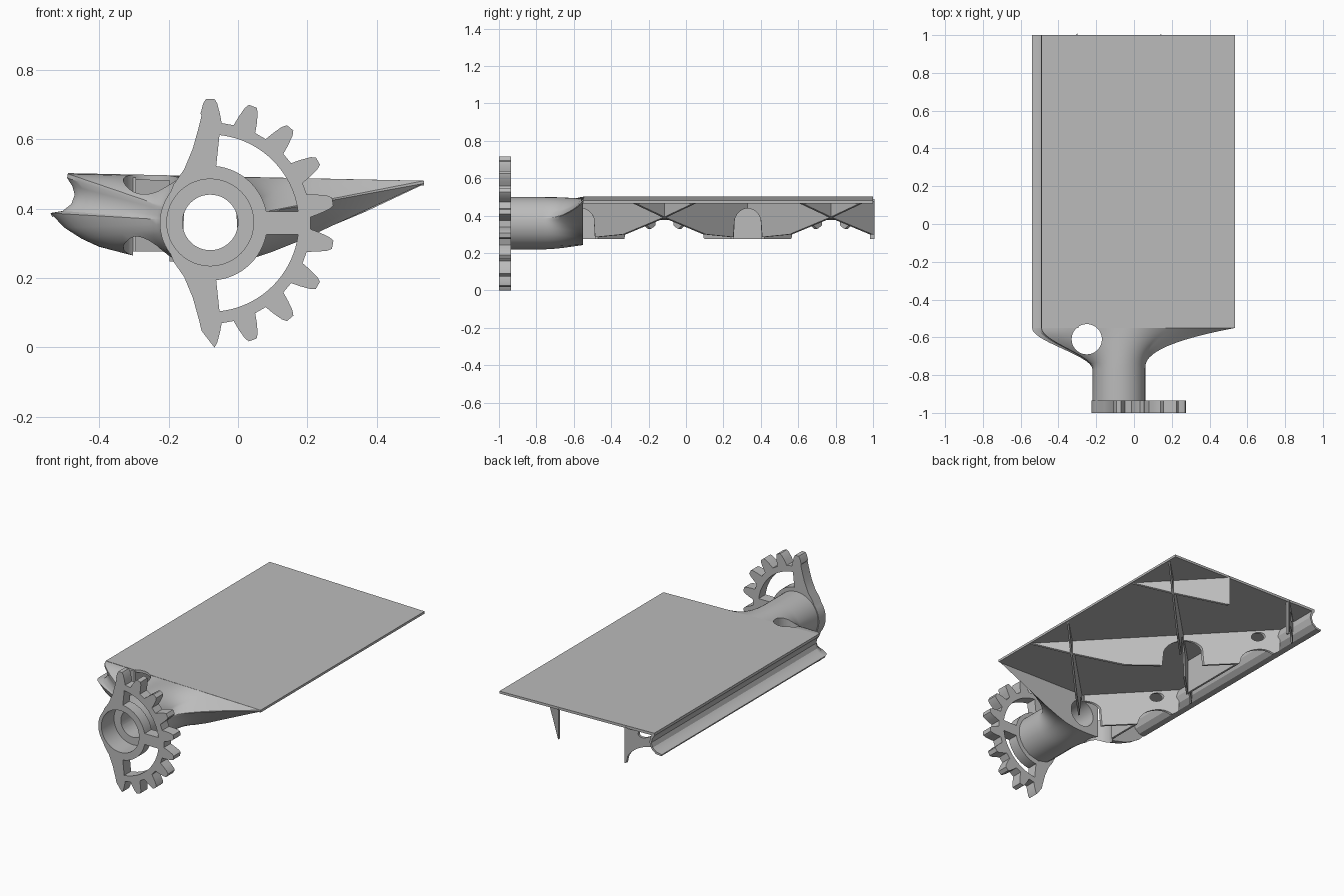
import bpy, bmesh, math
from mathutils import Matrix, Vector

if "Cube" in bpy.data.objects:
    bpy.data.objects.remove(bpy.data.objects["Cube"])

grey = bpy.data.materials.new("plain_grey")
grey.use_nodes = True
COLOR = (0.5, 0.5, 0.5, 1)
grey.diffuse_color = COLOR
grey.node_tree.nodes["Principled BSDF"].inputs["Base Color"].default_value = COLOR

AX, AZ = -0.08, 0.36          # shaft axis
BACK, JOIN, NECK, FRONT = 1.0, -0.55, -0.77, -1.0


def add_mesh(name, bm):
    bmesh.ops.remove_doubles(bm, verts=bm.verts, dist=1e-5)
    bmesh.ops.recalc_face_normals(bm, faces=bm.faces)
    me = bpy.data.meshes.new(name)
    bm.to_mesh(me)
    bm.free()
    me.materials.append(grey)
    ob = bpy.data.objects.new(name, me)
    bpy.context.collection.objects.link(ob)
    return ob


def prism(name, outlines, y0, y1, shear=0):
    """Extrude x-z outlines (later ones are holes) along y, sheared by x."""
    cu = bpy.data.curves.new(name, 'CURVE')
    cu.dimensions, cu.fill_mode, cu.extrude = '2D', 'BOTH', (y1 - y0) / 2
    for pts in outlines:
        sp = cu.splines.new('POLY')
        sp.points.add(len(pts) - 1)
        for p, (x, z) in zip(sp.points, pts):
            p.co = (x, z, 0, 1)
        sp.use_cyclic_u = True
    tmp = bpy.data.objects.new(name + "_curve", cu)
    bpy.context.collection.objects.link(tmp)
    bpy.context.view_layer.update()
    me = bpy.data.meshes.new_from_object(tmp.evaluated_get(bpy.context.evaluated_depsgraph_get()))
    bpy.data.objects.remove(tmp)
    bpy.data.curves.remove(cu)
    bm = bmesh.new()
    bm.from_mesh(me)
    bpy.data.meshes.remove(me)
    bm.transform(Matrix(((1, 0, 0, 0), (shear, 0, 1, (y0 + y1) / 2), (0, 1, 0, 0), (0, 0, 0, 1))))
    for f in bm.faces:
        f.material_index = 0
    return add_mesh(name, bm)


def arc(cx, cz, r, a0, a1, n):
    angs = [math.radians(a0 + (a1 - a0) * i / n) for i in range(n + 1)]
    return [(cx + r * math.cos(a), cz + r * math.sin(a)) for a in angs]


def circle(cx, cz, r, n=48):
    return arc(cx, cz, r, 0, 360, n)[:-1]


def lerp_table(table, x):
    for (xa, za), (xb, zb) in zip(table, table[1:]):
        if x <= xb:
            return za + (zb - za) * (x - xa) / (xb - xa)
    return table[-1][1]


def top_z(x):
    return 0.5 - 0.02 * (x + 0.49) / 1.025


# Top skin
prism("top_skin", [[(-0.49, 0.502), (0.535, 0.48), (0.535, 0.466), (-0.485, 0.486)]], JOIN, BACK)

# Concave leading edge channel
groove = [(-0.49, 0.5), (-0.492, 0.488), (-0.477, 0.465), (-0.47, 0.44),
          (-0.48, 0.413), (-0.505, 0.393), (-0.54, 0.387)]
inner = [(-0.535, 0.376), (-0.5, 0.381), (-0.472, 0.403), (-0.458, 0.44),
         (-0.464, 0.47), (-0.475, 0.495)]
prism("leading_edge_channel", [groove + inner], JOIN, BACK)

# Diagonal ribs with shaft arch, scallop and small hole
BELLY = [(-0.5, 0.385), (-0.46, 0.34), (-0.4, 0.3), (-0.3, 0.276), (-0.16, 0.276),
         (0, 0.285), (0.15, 0.3), (0.365, 0.39), (0.535, 0.47)]


def rib_bottom(x):
    z = lerp_table(BELLY, x)
    for cx, cz, r in ((AX, AZ, 0.08), (-0.38, 0.29, 0.073)):
        if abs(x - cx) < r:
            z = max(z, cz + math.sqrt(r * r - (x - cx) ** 2))
    return z


def rib(name, c, side):
    ends = sorted(((JOIN - c) * side, (BACK - c) * side))
    lo, hi = max(-0.468, ends[0]), min(0.525, ends[1])
    n = int((hi - lo) / 0.006) + 1
    xs = [lo + (hi - lo) * i / n for i in range(n + 1)]
    outline = [(x, rib_bottom(x)) for x in xs]
    outline += [(hi, top_z(hi) - 0.008), (lo, top_z(lo) - 0.008)]
    holes = [circle(-0.38, 0.445, 0.028, 20)] if lo < -0.42 and hi > -0.34 else []
    prism(name, [outline] + holes, c - 0.008, c + 0.008, side)


for i, c in enumerate((1.3, 0.41, -0.48)):
    rib(f"forward_rib_{i + 1}", c, 1)
for i, c in enumerate((1.14, 0.25, -0.64)):
    rib(f"backward_rib_{i + 1}", c, -1)

# Short webs joining the ribs behind the leading edge
for i, (a, b) in enumerate(((JOIN, -0.34), (0.11, 0.55), (0.985, BACK))):
    prism(f"spar_web_{i + 1}", [[(-0.306, 0.276), (-0.294, 0.276), (-0.294, 0.49), (-0.306, 0.49)]], a, b)

# Root fairing: wing section blending into a round neck
under = [(-0.5, 0.345), (-0.45, 0.313), (-0.4, 0.29), (-0.3, 0.264), (-0.2, 0.248), (-0.14, 0.244),
         (-0.08, 0.243), (-0.02, 0.246), (0.04, 0.256), (0.1, 0.276), (0.18, 0.308),
         (0.27, 0.35), (0.4, 0.41), (0.535, 0.472)]
upper = [(0.535 - 1.025 * i / 40, top_z(0.535 - 1.025 * i / 40)) for i in range(40)]
section = groove + under + upper
bm = bmesh.new()
rings = []
for s in [i / 14 for i in range(15)] + [None]:
    ring = []
    for x, z in section:
        a = math.atan2(z - AZ, x - AX)
        cx, cz = AX + 0.14 * math.cos(a), AZ + 0.14 * math.sin(a)
        t = 1 if s is None else s
        f = min(1, max(0, (x + 0.4) / 0.6))
        w = (1 - f) * (1 - 3 * t * t + 2 * t ** 3) + f * (1 - t) ** 2.4
        y = -0.95 if s is None else JOIN + (NECK - JOIN) * s
        ring.append(bm.verts.new((cx + (x - cx) * w, y, cz + (z - cz) * w)))
    rings.append(ring)
for r0, r1 in zip(rings, rings[1:]):
    for i in range(len(section)):
        j = (i + 1) % len(section)
        bm.faces.new((r0[i], r0[j], r1[j], r1[i]))
bm.faces.new(rings[0])
bm.faces.new(rings[-1][::-1])
fairing = add_mesh("root_fairing", bm)


# Bores and the round opening
def cut(ob, cutter):
    cutter.hide_render = True
    mod = ob.modifiers.new("cut", 'BOOLEAN')
    mod.operation, mod.solver, mod.object = 'DIFFERENCE', 'EXACT', cutter
    bpy.context.view_layer.objects.active = ob
    bpy.ops.object.modifier_apply(modifier=mod.name)


bore = prism("bore_cutter", [circle(AX, AZ, 0.08)], -1.1, -0.5)
recess = prism("recess_cutter", [circle(AX, AZ, 0.125)], -1.1, -0.88)
opening = prism("opening_cutter", [circle(0, 0, 0.08)], -0.5, 0.5)
opening.data.transform(Matrix.Translation((-0.25, -0.61, 0.4)) @ Matrix.Rotation(math.pi / 2, 4, 'X'))
for cutter in (bore, recess, opening):
    cut(fairing, cutter)
cut(bpy.data.objects["top_skin"], opening)
for cutter in (bore, recess, opening):
    bpy.data.objects.remove(cutter)

# Half gear: ten teeth, hub, three spokes
GZ = 0.358


def polar(r, deg, off):
    a = math.radians(deg)
    return (AX + r * math.cos(a) - off * math.sin(a), GZ + r * math.sin(a) + off * math.cos(a))


TOOTH = [(0.288, 0.033), (0.315, 0.028), (0.345, 0.02), (0.358, 0.012)]
outline = []
for k in range(10):
    deg = -90 + 20 * k
    right = [polar(r, deg, -w) for r, w in TOOTH]
    left = [polar(r, deg, w) for r, w in reversed(TOOTH)]
    if k == 0:
        right = []
    if k == 9:
        left = left[:3]
    outline += right + left
web = [(-0.105, 0.31), (-0.112, 0.28), (-0.13, 0.215), (-0.155, 0.155), (-0.185, 0.112)]
outline += [(x, GZ + z) for x, z in web]
outline += arc(AX, GZ, 0.145, 142, 218, 14)
outline += [(x, GZ - z) for x, z in reversed(web)]
window = arc(AX, GZ, 0.255, 84, 7.5, 24) + arc(AX, GZ, 0.165, 11.5, 84, 16)
mirrored = [(x, 2 * GZ - z) for x, z in window]
prism("half_gear", [outline, circle(AX, AZ, 0.125), window, mirrored], FRONT, -0.935)

# Smooth the curved surfaces, keep sharp edges
bpy.ops.object.select_all(action='DESELECT')
for ob in bpy.context.collection.objects:
    if ob.type == 'MESH' and grey.name in ob.data.materials:
        ob.select_set(True)
        bpy.context.view_layer.objects.active = ob
bpy.ops.object.shade_smooth_by_angle(angle=math.radians(30))
